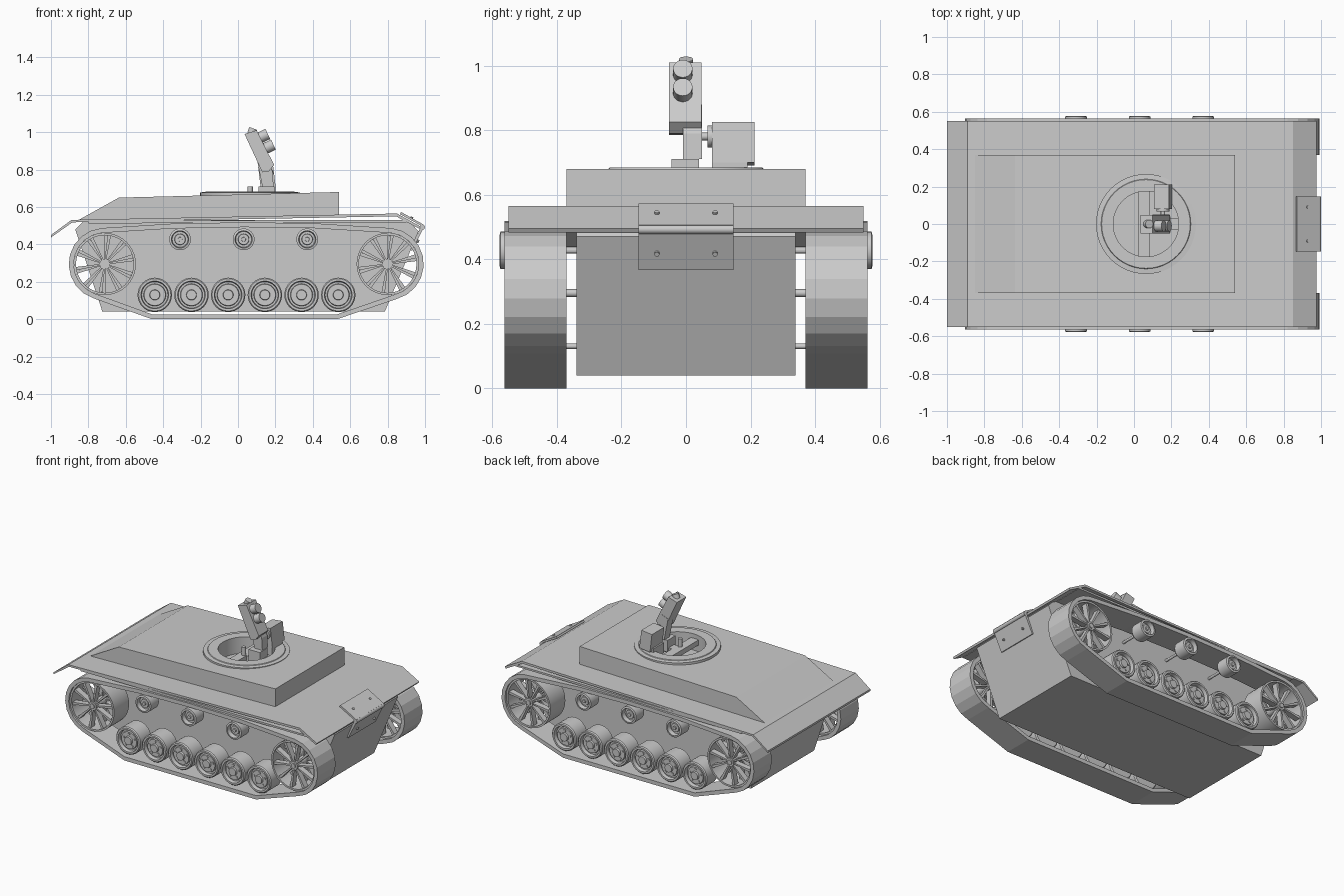
import bpy, bmesh
from math import sin, cos, pi, radians
from mathutils import Vector, Matrix

if "Cube" in bpy.data.objects:
    bpy.data.objects.remove(bpy.data.objects["Cube"])


def make(name, verts, faces, smooth=False):
    bm = bmesh.new()
    vs = [bm.verts.new(v) for v in verts]
    for f in faces:
        bm.faces.new([vs[i] for i in f])
    bmesh.ops.remove_doubles(bm, verts=bm.verts, dist=1e-5)
    bmesh.ops.recalc_face_normals(bm, faces=bm.faces)
    me = bpy.data.meshes.new(name)
    bm.to_mesh(me)
    bm.free()
    ob = bpy.data.objects.new(name, me)
    bpy.context.collection.objects.link(ob)
    if smooth:
        bpy.ops.object.select_all(action='DESELECT')
        ob.select_set(True)
        bpy.context.view_layer.objects.active = ob
        bpy.ops.object.shade_smooth_by_angle(angle=radians(25))
    return ob


def prism(name, pts, y0, y1):
    """Extrude an x-z outline from y0 to y1."""
    n = len(pts)
    v = [(x, y, z) for y in (y0, y1) for x, z in pts]
    f = [list(range(n)), list(range(n, 2 * n))]
    f += [(i, (i + 1) % n, n + (i + 1) % n, n + i) for i in range(n)]
    return make(name, v, f)


def lathe(name, prof, c, direction=(0, 1, 0), n=32, closed=False):
    """Spin (radius, height) points around an axis through c."""
    rot = Vector((0, 0, 1)).rotation_difference(Vector(direction)).to_matrix()
    m = len(prof)
    v = [Vector(c) + rot @ Vector((r * cos(2 * pi * i / n), r * sin(2 * pi * i / n), h))
         for i in range(n) for r, h in prof]
    f = [(i * m + j, i * m + (j + 1) % m, (i + 1) % n * m + (j + 1) % m, (i + 1) % n * m + j)
         for i in range(n) for j in range(m if closed else m - 1)]
    return make(name, v, f, True)


def rod(name, r, c, direction, length, n=16):
    return lathe(name, [(0, 0), (r, 0), (r, length), (0, length)], c, direction, n)


def box(name, lo, hi, tilt=0):
    """Box between two corners, optionally tilted about the y axis."""
    ob = prism(name, [(lo[0], lo[2]), (hi[0], lo[2]), (hi[0], hi[2]), (lo[0], hi[2])], lo[1], hi[1])
    if tilt:
        c = Vector([(a + b) / 2 for a, b in zip(lo, hi)])
        ob.data.transform(Matrix.Translation(c) @ Matrix.Rotation(tilt, 4, 'Y') @ Matrix.Translation(-c))
    return ob


# Hull, fender deck and superstructure
prism("hull", [(-.725, .04), (.785, .04), (.965, .47), (.91, .53), (-.82, .53), (-.87, .48)], -.34, .34)
prism("fender_deck", [(-1, .437), (-.885, .518), (.845, .55), (.97, .483), (.977, .495), (.85, .565),
                      (-.89, .531), (-1, .45)], -.55, .55)
prism("sponson_floor", [(-.8, .512), (.9, .518), (.9, .53), (-.8, .528)], -.55, .55)
body = prism("superstructure", [(-.857, .528), (.54, .55), (.54, .68), (-.637, .65)], -.37, .37)
cutter = rod("hatch_cutter", .178, (.064, 0, .572), (0, 0, 1), .2, 48)
cutter.hide_render = True
cutter.hide_set(True)
mod = body.modifiers.new("hatch_hole", 'BOOLEAN')
mod.object = cutter
mod.solver = 'EXACT'

# Hatch ring and the mounting bars inside it
lathe("hatch_ring", [(.175, .58), (.175, .684), (.237, .684), (.24, .68), (.267, .678), (.267, .65), (.19, .65),
                     (.19, .58)], (.064, 0, 0), (0, 0, 1), 48, True)
box("mount_crossbar", (.025, -.177, .62), (.085, .177, .655))
box("mount_sidebar", (.085, -.03, .62), (.237, .03, .655))
rod("mount_post", .014, (.065, -.03, .65), (0, 0, 1), .06)

# Sight head on its arm
box("sight_base", (.11, -.045, .63), (.195, .04, .71))
prism("sight_arm", [(.13, .71), (.19, .71), (.185, .79), (.15, .88), (.1, .86)], -.01, .05)
prism("sight_head", [(.035, .99), (.10, 1.01), (.193, .825), (.165, .79), (.13, .785)], -.052, .048)
for x, z in ((.105, .965), (.135, .908)):
    rod("sight_lens", .03, (x, -.01, z), (.9, 0, .42), .06, 24)
rod("sight_top_knob", .022, (.07, 0, .99), (.35, 0, .9), .032)

# Side box joined to the arm
box("side_box", (.115, .08, .695), (.195, .212, .82), -.12)
box("side_box_base", (.11, .08, .64), (.2, .19, .71))
rod("side_box_pivot", .012, (.155, .03, .78), (0, 1, 0), .06)
rod("side_box_collar", .034, (.155, .066, .78), (0, 1, 0), .02, 24)

# Hinged plate at the end of the hull
prism("hinge_upper_plate", [(.865, .562), (.985, .497), (.992, .506), (.872, .573)], -.147, .147)
prism("hinge_lower_plate", [(.92, .37), (.932, .366), (.99, .485), (.975, .49)], -.147, .147)
rod("hinge_pin", .014, (.985, -.147, .492), (0, 1, 0), .294)
for y in (-.09, .09):
    rod("hinge_upper_bolt", .008, (.925, y, .535), (.48, 0, .88), .014, 8)
    rod("hinge_lower_bolt", .008, (.945, y, .425), (.9, 0, -.42), .025, 8)


def track_loop(t):
    """Outline of the track belt, inset by t."""
    r = .193 - t
    arc = lambda cx, a, b: [(cx + r * cos(radians(a + (b - a) * i / 9)), .295 + r * sin(radians(a + (b - a) * i / 9)))
                            for i in range(10)]
    return (arc(-.712, 95, 252) + [(-.46, t), (.53, t)] + arc(.8, -76, 84) +
            [(.4, .513 - t), (.03, .518 - t), (-.35, .511 - t)])


outer, inner = track_loop(0), track_loop(.026)
n = len(outer)

for s, side in ((-1, "right"), (1, "left")):
    # Track belt
    v = [(x, s * y, z) for loop, y in ((outer, .37), (outer, .563), (inner, .563), (inner, .37)) for x, z in loop]
    make(side + "_track", v, [(k * n + i, k * n + (i + 1) % n, (k + 1) % 4 * n + (i + 1) % n, (k + 1) % 4 * n + i)
                              for k in range(4) for i in range(n)])
    d = (0, s, 0)
    # Spoked end wheels
    for x in (-.712, .8):
        c = (x, 0, .295)
        lathe(side + "_end_wheel_rim", [(.166, .39), (.166, .55), (.154, .55), (.154, .39)], c, d, 40, True)
        rod(side + "_end_wheel_axle", .012, (x, s * .33, .295), d, .15)
        rod(side + "_end_wheel_hub", .028, (x, s * .40, .295), d, .145, 20)
        rod(side + "_end_wheel_cap", .016, (x, s * .54, .295), d, .012)
        for i in range(10):
            for y0, y1, off in ((.50, .54, 0), (.40, .44, .12)):
                a = 2 * pi * i / 10 + .16 + off
                u, w = (cos(a), sin(a)), (-sin(a), cos(a))
                pts = [(x + u[0] * r + w[0] * h, .295 + u[1] * r + w[1] * h)
                       for r, h in ((.02, -.004), (.157, -.009), (.157, .009), (.02, .004))]
                prism(side + "_end_wheel_spoke", pts, s * y0, s * y1)
    # Road wheels with dished faces and bolts
    for i in range(6):
        x = -.445 + .1962 * i
        lathe(side + "_road_wheel", [(0, .42), (.085, .42), (.092, .427), (.092, .54), (.086, .547), (.074, .547),
                                     (.070, .522), (.060, .522), (.057, .535), (.028, .535), (.026, .548), (0, .548)],
              (x, 0, .13), d)
        rod(side + "_road_wheel_axle", .008, (x, s * .33, .13), d, .1, 12)
        for k in range(5):
            a = 2 * pi * k / 5 + pi / 2
            rod(side + "_road_wheel_bolt", .008, (x + .042 * cos(a), s * .53, .13 + .042 * sin(a)), d, .01, 8)
    # Return rollers
    for x in (-.31, .03, .37):
        lathe(side + "_return_roller", [(0, .48), (.05, .48), (.058, .49), (.058, .575), (.046, .578), (.042, .55),
                                        (.03, .55), (.028, .562), (.012, .562), (.011, .57), (0, .57)],
              (x, 0, .427), d)
        rod(side + "_return_roller_axle", .009, (x, s * .33, .427), d, .16, 12)
